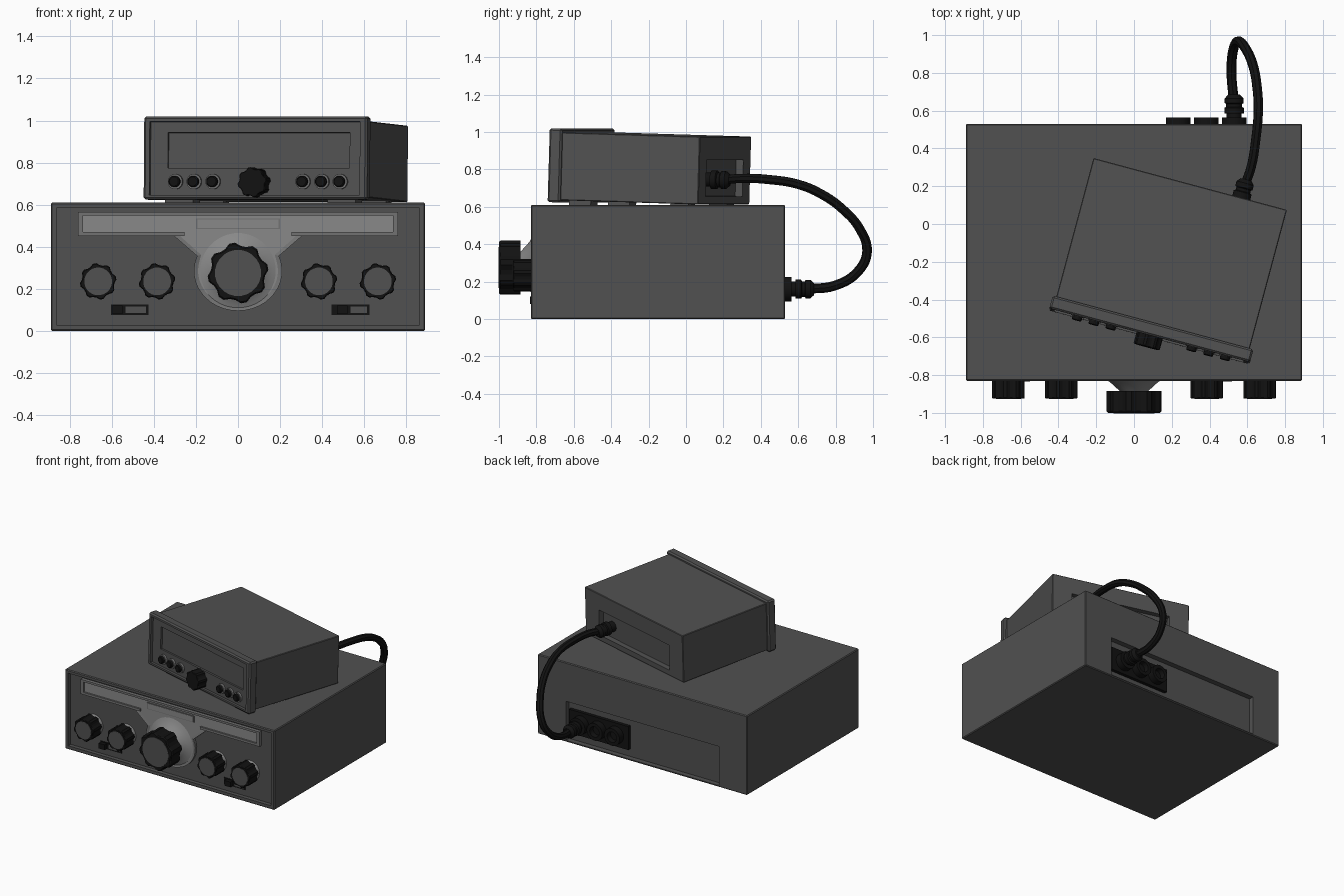
import bpy, bmesh, math
from mathutils import Matrix, Vector

if "Cube" in bpy.data.objects:
    bpy.data.objects.remove(bpy.data.objects["Cube"])


def material(name, v):
    m = bpy.data.materials.new(name)
    m.diffuse_color = (v, v, v, 1)
    m.use_nodes = True
    m.node_tree.nodes["Principled BSDF"].inputs["Base Color"].default_value = m.diffuse_color
    return m


BODY = material("charcoal case", 0.082)
BLACK = material("black rubber", 0.006)
RIM = material("mid grey trim", 0.17)
LIGHT = material("light grey trim", 0.25)
MAIN = Matrix.Identity(4)
# frame of the small unit: turned and slightly raised at the front
TOP = (Matrix.Translation((0.08, -0.60, 0.625)) @ Matrix.Rotation(math.radians(-15), 4, 'Z')
       @ Matrix.Rotation(math.radians(-1.7), 4, 'X'))


def finish(name, bm, mat, frame=MAIN, smooth=False):
    bmesh.ops.recalc_face_normals(bm, faces=bm.faces)
    me = bpy.data.meshes.new(name)
    bm.to_mesh(me)
    bm.free()
    me.transform(frame)
    me.materials.append(mat)
    ob = bpy.data.objects.new(name, me)
    bpy.context.collection.objects.link(ob)
    bpy.ops.object.select_all(action='DESELECT')
    ob.select_set(True)
    bpy.context.view_layer.objects.active = ob
    if smooth:
        bpy.ops.object.shade_smooth_by_angle(angle=math.radians(35))
    return ob


def box(name, x, y, z, mat, frame=MAIN, bevel=0):
    """Box from (min, max) pairs."""
    bm = bmesh.new()
    bmesh.ops.create_cube(bm, size=1)
    for v in bm.verts:
        v.co = [r[0] if c < 0 else r[1] for c, r in zip(v.co, (x, y, z))]
    if bevel:
        bmesh.ops.bevel(bm, geom=bm.edges[:], offset=bevel, segments=1, affect='EDGES')
    return finish(name, bm, mat, frame)


def carve(ob, x, y, z, frame=MAIN):
    """Cut a box-shaped recess."""
    cutter = box("cutter", x, y, z, ob.data.materials[0], frame)
    cutter.hide_render = True
    mod = ob.modifiers.new("recess", 'BOOLEAN')
    mod.operation = 'DIFFERENCE'
    mod.solver = 'EXACT'
    mod.object = cutter
    bpy.context.view_layer.objects.active = ob
    bpy.ops.object.modifier_apply(modifier=mod.name)
    bpy.data.objects.remove(cutter)


def turned(name, x, z, profile, mat, frame=MAIN, n=24, teeth=0):
    """Solid around the y axis from (radius, y) pairs, optionally with grip lobes."""
    bm = bmesh.new()
    if teeth:
        n = teeth * 4
    rings = []
    for r, y in profile:
        ring = []
        for i in range(n):
            k = 0.89 if teeth and i % 4 > 1 else 1
            a = math.tau * (i + 0.5) / n
            ring.append(bm.verts.new((x + r * k * math.cos(a), y, z + r * k * math.sin(a))))
        rings.append(ring)
    for a, b in zip(rings, rings[1:]):
        for i in range(n):
            bm.faces.new((a[i], a[(i + 1) % n], b[(i + 1) % n], b[i]))
    bm.faces.new(rings[0])
    bm.faces.new(rings[-1])
    return finish(name, bm, mat, frame, smooth=not teeth)


def knob(name, x, z, r, front, back, frame=MAIN, cap=True):
    e = r * 0.06
    turned(name, x, z, [(r * 0.95, front), (r, front + e), (r, back)], BLACK, frame, teeth=8)
    if cap:
        turned(name + "_cap", x, z, [(r * 0.76, front - 0.002), (r * 0.76, front + 0.004)], BODY, frame)


# --- large cabinet with recessed front and rear panels
case = box("large_case", (-0.89, 0.89), (-0.83, 0.53), (0, 0.61), BODY, bevel=0.006)
carve(case, (-0.862, 0.862), (-0.9, -0.80), (0.028, 0.585))
carve(case, (-0.65, 0.65), (0.49, 0.6), (0.012, 0.312))

# --- front trim: long dial bar flowing into a round knob surround
outline = [(-0.305, 0.452), (-0.76, 0.452), (-0.76, 0.565), (0.76, 0.565), (0.76, 0.452), (0.305, 0.452)]
for i in range(25):
    a = math.radians(22 - i * 224 / 24)
    outline.append((0.21 * math.cos(a), 0.285 + 0.19 * math.sin(a)))
bm = bmesh.new()
face = bm.faces.new([bm.verts.new((x, -0.80, z)) for x, z in outline])
ext = bmesh.ops.extrude_face_region(bm, geom=[face])
bmesh.ops.translate(bm, vec=(0, -0.018, 0), verts=[g for g in ext["geom"] if isinstance(g, bmesh.types.BMVert)])
bmesh.ops.recalc_face_normals(bm, faces=bm.faces)
front = [f for f in bm.faces if f.calc_center_median().y < -0.817]
bmesh.ops.inset_region(bm, faces=front, thickness=0.02, depth=-0.006)
for f in bm.faces:
    f.material_index = int(f in front)
trim = finish("dial_trim", bm, RIM)
trim.data.materials.append(LIGHT)

# dial bar frame, sunken strip and centre window
box("dial_strip_top", (-0.76, 0.76), (-0.825, -0.80), (0.549, 0.565), RIM)
for s in (-1, 1):
    box("dial_strip_end", sorted((s * 0.737, s * 0.76)), (-0.825, -0.80), (0.452, 0.565), RIM)
    box("dial_strip_bottom", sorted((s * 0.255, s * 0.76)), (-0.825, -0.80), (0.452, 0.47), RIM)
box("dial_window_edge", (-0.20, 0.20), (-0.817, -0.81), (0.484, 0.534), RIM)
box("dial_window", (-0.193, 0.193), (-0.819, -0.81), (0.489, 0.529), LIGHT)
turned("knob_surround", 0, 0.285, [(0.185, -0.81), (0.165, -0.818), (0.13, -0.835), (0.075, -0.885)], LIGHT, n=32)

# --- control knobs
turned("tuning_shaft", 0, 0.275, [(0.06, -0.90), (0.06, -0.83)], BLACK)
knob("tuning_knob", 0, 0.275, 0.145, -1.0, -0.885)
for x in (-0.665, -0.385, 0.385, 0.665):
    turned("knob_collar", x, 0.235, [(0.072, -0.83), (0.078, -0.80)], LIGHT)
    knob("control_knob", x, 0.235, 0.087, -0.925, -0.825)

# --- slide switches
for x0, x1, h in ((-0.605, -0.425, -0.58), (0.445, 0.625, 0.49)):
    box("switch_slot", (x0, x1), (-0.806, -0.795), (0.075, 0.125), BLACK)
    box("switch_inlay", (h + 0.045, x1 - 0.012), (-0.808, -0.80), (0.085, 0.115), BODY)
    box("switch_handle", (h - 0.02, h + 0.03), (-0.835, -0.80), (0.08, 0.12), BLACK)

# --- rear sockets and lower plug
box("socket_panel", (0.13, 0.635), (0.48, 0.515), (0.07, 0.25), BLACK)
for x in (0.235, 0.383, 0.53):
    turned("rear_socket", x, 0.16, [(0.066, 0.50), (0.066, 0.565), (0.04, 0.565), (0.035, 0.53)], BLACK)
PLUG = [(0.04, 0), (0.04, 0.05), (0.052, 0.05), (0.052, 0.08), (0.042, 0.085), (0.042, 0.10),
        (0.05, 0.105), (0.05, 0.13), (0.032, 0.15)]
turned("lower_plug", 0.53, 0.16, [(r, 0.535 + y) for r, y in PLUG], BLACK)

# --- small unit: body, bezel, recesses
small = box("small_case", (-0.53, 0.53), (0.05, 0.83), (0.012, 0.375), BODY, TOP, bevel=0.004)
carve(small, (-0.38, 0.38), (0.79, 0.9), (0.055, 0.25), TOP)
bezel = box("small_bezel", (-0.55, 0.55), (0, 0.07), (0, 0.395), BODY, TOP, bevel=0.01)
carve(bezel, (-0.52, 0.515), (-0.1, 0.02), (0.022, 0.37), TOP)
carve(bezel, (-0.435, 0.46), (-0.1, 0.035), (0.15, 0.318), TOP)

# small unit controls
for x in (-0.395, -0.303, -0.21, 0.233, 0.326, 0.416):
    turned("button_ring", x, 0.085, [(0.036, 0.005), (0.036, 0.03)], RIM, TOP, n=20)
    turned("button", x, 0.085, [(0.022, -0.016), (0.027, -0.012), (0.027, 0.02)], BLACK, TOP, n=16)
knob("small_knob", 0, 0.08, 0.072, -0.055, 0.025, TOP, cap=False)

# feet under the small unit
for x in (-0.40, 0.40):
    box("front_foot", (x - 0.07, x + 0.07), (0.10, 0.22), (-0.018, 0.02), BODY, TOP)
    box("rear_foot", (x - 0.07, x + 0.07), (0.66, 0.76), (0.004, 0.02), BODY, TOP)

# upper plug
turned("upper_plug", 0.28, 0.145, [(r * 0.95, 0.785 + y) for r, y in PLUG], BLACK, TOP)

# --- cable looping from the lower plug to the upper plug
path = [(0.53, 0.64, 0.16), (0.516, 0.80, 0.18), (0.525, 0.92, 0.255), (0.55, 0.968, 0.36),
        (0.59, 0.93, 0.48), (0.63, 0.84, 0.585), (0.652, 0.72, 0.67), (0.658, 0.60, 0.72),
        (0.645, 0.45, 0.745), (0.62, 0.30, 0.752), TOP @ Vector((0.28, 0.90, 0.145))]
cu = bpy.data.curves.new("cable", 'CURVE')
cu.dimensions = '3D'
cu.bevel_depth = 0.026
cu.bevel_resolution = 2
cu.resolution_u = 5
sp = cu.splines.new('BEZIER')
sp.bezier_points.add(len(path) - 1)
for p, co in zip(sp.bezier_points, path):
    p.co = co
    p.handle_left_type = p.handle_right_type = 'AUTO'
cu.materials.append(BLACK)
cable = bpy.data.objects.new("cable", cu)
bpy.context.collection.objects.link(cable)
bpy.ops.object.select_all(action='DESELECT')
cable.select_set(True)
bpy.context.view_layer.objects.active = cable
bpy.ops.object.convert(target='MESH')
bpy.ops.object.shade_smooth_by_angle(angle=math.radians(40))
